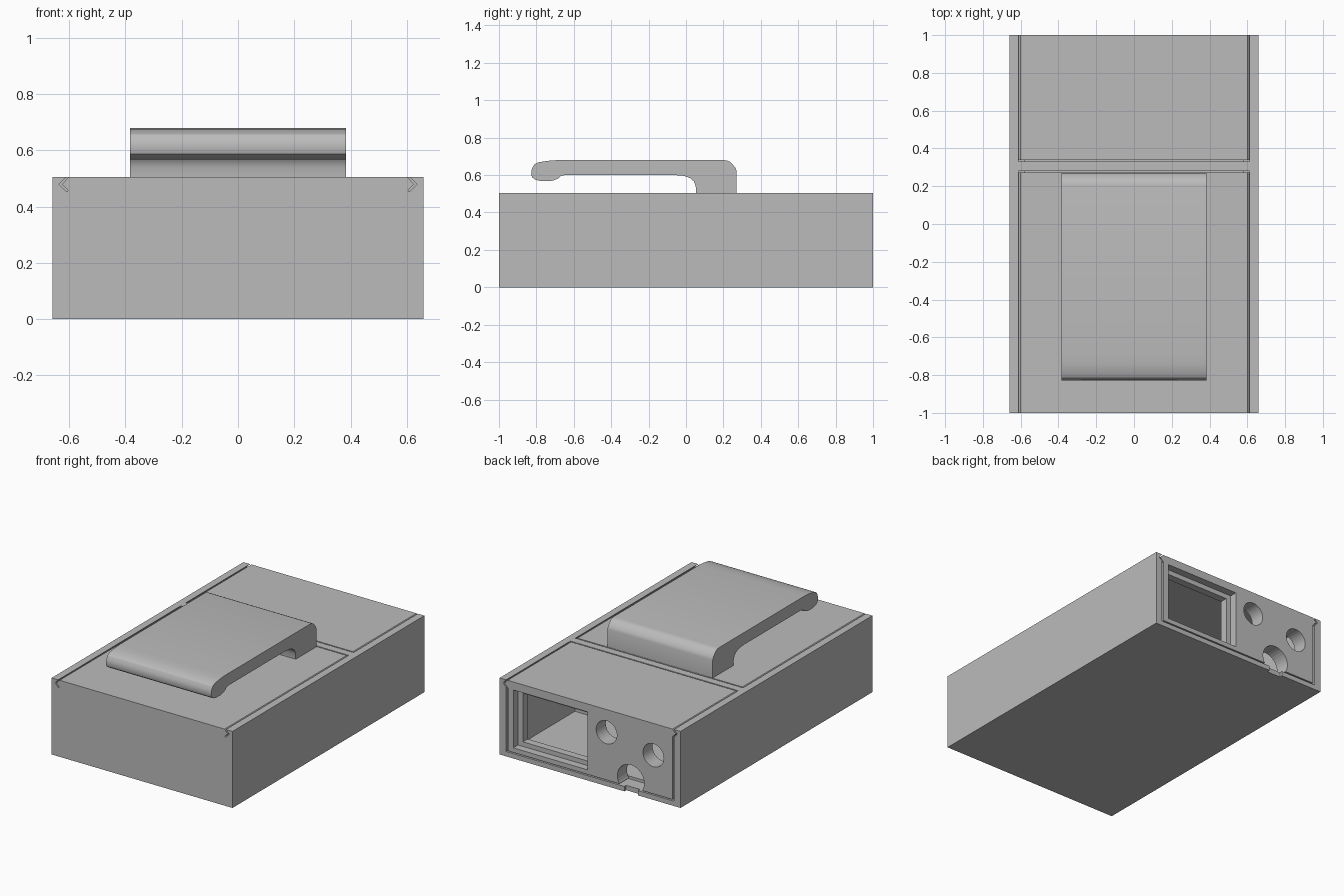
import bpy, bmesh, math

if "Cube" in bpy.data.objects:
    bpy.data.objects.remove(bpy.data.objects["Cube"])

grey = bpy.data.materials.new("plain_grey")
grey.diffuse_color = (0.5, 0.5, 0.5, 1)
grey.use_nodes = True
grey.node_tree.nodes["Principled BSDF"].inputs["Base Color"].default_value = grey.diffuse_color


def prism(name, profile, axis, a, b):
    """Extrude a closed profile along x (points y,z) or y (points x,z)."""
    bm = bmesh.new()

    def co(p, t):
        return (t, p[0], p[1]) if axis == "x" else (p[0], t, p[1])
    lo = [bm.verts.new(co(p, a)) for p in profile]
    hi = [bm.verts.new(co(p, b)) for p in profile]
    bm.faces.new(lo)
    bm.faces.new(hi[::-1])
    n = len(profile)
    for i in range(n):
        j = (i + 1) % n
        bm.faces.new((lo[i], hi[i], hi[j], lo[j]))
    bmesh.ops.recalc_face_normals(bm, faces=bm.faces)
    me = bpy.data.meshes.new(name)
    bm.to_mesh(me)
    bm.free()
    me.materials.append(grey)
    ob = bpy.data.objects.new(name, me)
    bpy.context.collection.objects.link(ob)
    return ob


def box(name, x0, x1, y0, y1, z0, z1):
    return prism(name, [(x0, z0), (x1, z0), (x1, z1), (x0, z1)], "y", y0, y1)


def disc(name, x, z, r, y0, y1, n=32):
    pts = [(x + r * math.cos(2 * math.pi * i / n), z + r * math.sin(2 * math.pi * i / n))
           for i in range(n)]
    return prism(name, pts, "y", y0, y1)


def boolean(target, tools, op="DIFFERENCE"):
    bpy.context.view_layer.objects.active = target
    for t in tools:
        m = target.modifiers.new("bool", "BOOLEAN")
        m.operation, m.solver, m.object = op, "EXACT", t
        bpy.ops.object.modifier_apply(modifier=m.name)
        bpy.data.objects.remove(t)


TOP, RAIL = 0.505, 0.455


def dovetail(name, w, y0, y1, top=TOP):
    """Sliding lid section with pointed sides."""
    pts = [(w, RAIL), (w + 0.024, 0.48), (w, top)]
    if top > TOP:
        pts.insert(2, (w, TOP))
    return prism(name, pts + [(-x, z) for x, z in pts[::-1]], "y", y0, y1)


# Hollow case with a divider, two lid channels and an open back
case = box("case", -0.66, 0.66, -1, 1, 0, TOP)
boolean(case, [
    box("cut", -0.58, 0.58, -0.95, 0.28, 0.05, 0.47),
    box("cut", -0.58, 0.58, 0.33, 0.95, 0.05, 0.47),
    dovetail("cut", 0.612, -1.1, 0.28, 0.55),
    dovetail("cut", 0.612, 0.33, 1.1, 0.55),
    box("cut", -0.612, 0.612, 0.893, 1.1, 0.032, 0.48),
    box("cut", -0.35, -0.25, 0.98, 1.1, -0.1, 0.1),
])

# Front sliding lid
dovetail("front_lid", 0.602, -1, 0.272)

# Back lid joined to the connector panel
back = dovetail("back_lid_and_panel", 0.602, 0.338, 1)
boolean(back, [box("panel", -0.6, 0.6, 0.9, 1, 0.04, 0.48)], "UNION")
boolean(back, [
    box("cut", 0.02, 0.56, 0.95, 1.1, 0.07, 0.452),
    box("cut", 0.055, 0.525, 0.8, 1.05, 0.1, 0.42),
    disc("cut", -0.12, 0.355, 0.076, 0.8, 1.1),
    disc("cut", -0.462, 0.295, 0.076, 0.8, 1.1),
    disc("cut", -0.297, 0.09, 0.098, 0.8, 1.1),
])

# Belt clip
clip = prism("belt_clip", [
    (0.27, TOP), (0.27, 0.622), (0.264, 0.64), (0.237, 0.67), (0.222, 0.677), (0.205, 0.68),
    (-0.69, 0.68), (-0.74, 0.676), (-0.79, 0.668), (-0.812, 0.656), (-0.824, 0.635),
    (-0.828, 0.605), (-0.822, 0.587), (-0.805, 0.575), (-0.78, 0.569), (-0.74, 0.567),
    (-0.71, 0.571), (-0.685, 0.581), (-0.67, 0.594), (-0.65, 0.6),
    (-0.06, 0.6), (-0.01, 0.596), (0.022, 0.584), (0.042, 0.567), (0.052, 0.54), (0.053, TOP),
], "x", -0.384, 0.384)
bpy.ops.object.select_all(action="DESELECT")
clip.select_set(True)
bpy.context.view_layer.objects.active = clip
bpy.ops.object.shade_smooth_by_angle(angle=math.radians(30))
